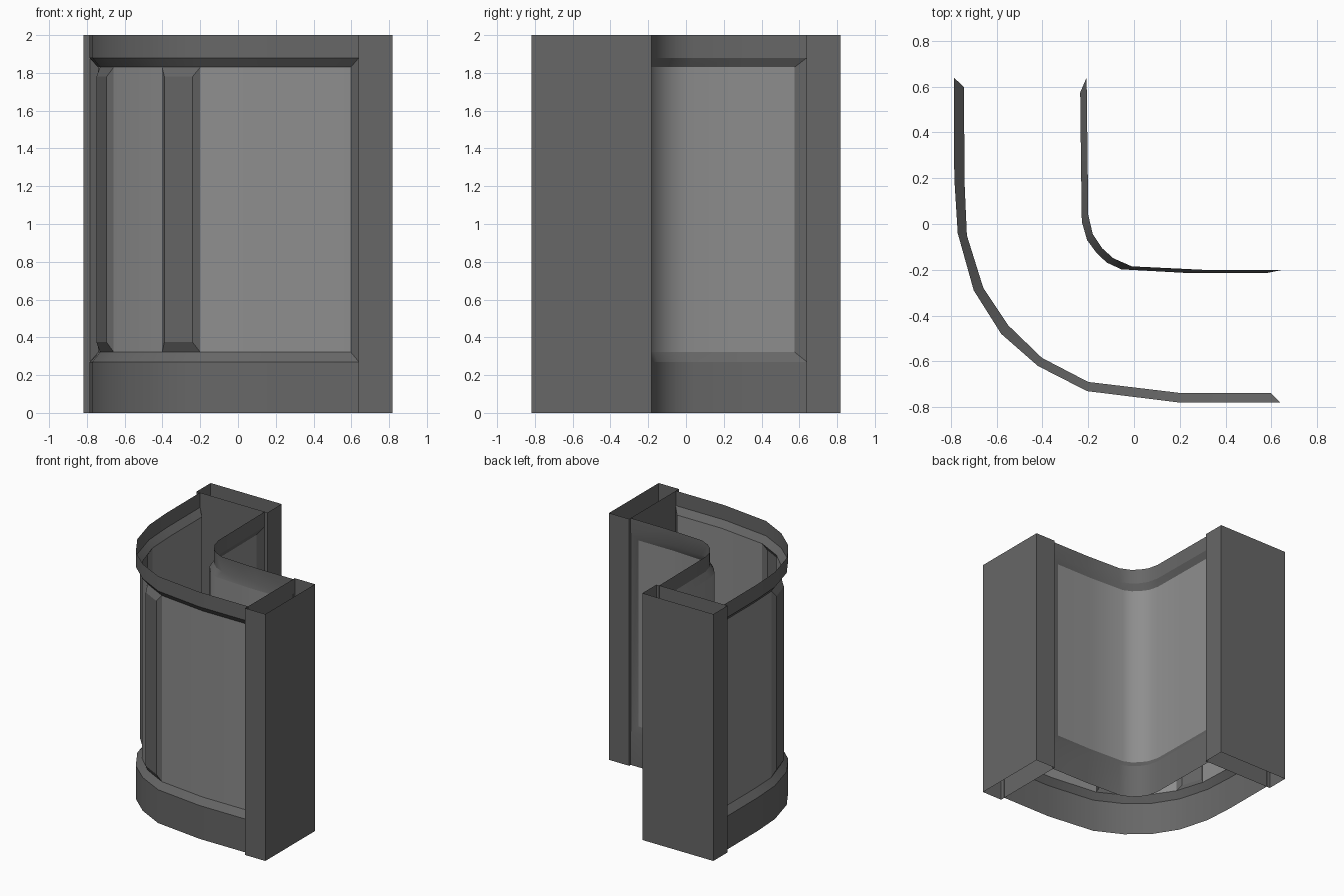
import bpy
import math
from mathutils import Vector

if "Cube" in bpy.data.objects:
    bpy.data.objects.remove(bpy.data.objects["Cube"])


def material(name, v):
    m = bpy.data.materials.new(name)
    m.diffuse_color = (v, v, v, 1)
    m.use_nodes = True
    m.node_tree.nodes["Principled BSDF"].inputs["Base Color"].default_value = m.diffuse_color
    return m


FRAME = material("dark_grey_frame", 0.135)
GLASS = material("light_grey_glass", 0.27)


def build(name, quads, mat, smooth=True):
    """Object from a list of quads, welding shared corners."""
    index, verts, faces = {}, [], []
    for q in quads:
        face = []
        for p in q:
            key = tuple(round(c, 4) for c in p)
            if key not in index:
                index[key] = len(verts)
                verts.append(key)
            face.append(index[key])
        faces.append(face)
    me = bpy.data.meshes.new(name)
    me.from_pydata(verts, [], faces)
    me.materials.append(mat)
    ob = bpy.data.objects.new(name, me)
    bpy.context.collection.objects.link(ob)
    if smooth:
        bpy.ops.object.select_all(action='DESELECT')
        ob.select_set(True)
        bpy.context.view_layer.objects.active = ob
        bpy.ops.object.shade_smooth_by_angle(angle=math.radians(28))
    return ob


def at(p, z):
    return (p[0], p[1], z)


def strip(low, z0, high, z1, skip=()):
    """Quads between two matching paths at two heights."""
    return [(at(low[i], z0), at(low[i + 1], z0), at(high[i + 1], z1), at(high[i], z1))
            for i in range(len(low) - 1) if i not in skip]


Z = (0, 0.27, 0.322, 1.83, 1.88, 2.0)


def wall(name, face, pane, skip=()):
    """Sheet wall with a bevelled picture frame around a recessed pane."""
    quads = strip(face, Z[0], face, Z[1]) + strip(face, Z[1], pane, Z[2])
    quads += strip(pane, Z[3], face, Z[4]) + strip(face, Z[4], face, Z[5])
    f, p = face[0], pane[0]
    quads.append((at(f, Z[1]), at(p, Z[2]), at(p, Z[3]), at(f, Z[4])))
    f, p = face[-1], pane[-1]
    quads.append((at(p, Z[2]), at(f, Z[1]), at(f, Z[4]), at(p, Z[3])))
    build(name + "_frame", quads, FRAME)
    build(name + "_glass", strip(pane, Z[2], pane, Z[3], skip), GLASS)


# Outer convex wall
outer_face = [(-.787, .64), (-.785, .2), (-.77, -.04), (-.70, -.29), (-.58, -.48),
              (-.42, -.62), (-.205, -.73), (.2, -.78), (.64, -.78)]
outer_pane = [(-.742, .597), (-.741, .2), (-.73, -.05), (-.658, -.28), (-.55, -.442),
              (-.402, -.585), (-.2, -.69), (.2, -.738), (.597, -.738)]
MULLIONS = (2, 5)
wall("outer_wall", outer_face, outer_pane, MULLIONS)

# Raised mullions filling two segments of the outer glass
for n, i in enumerate(MULLIONS):
    a, b = Vector(outer_pane[i]), Vector(outer_pane[i + 1])
    d = (b - a).normalized()
    out = Vector((d.y, -d.x)) * 0.03
    a2, b2 = a + d * 0.03 + out, b - d * 0.03 + out
    back = [at(a, Z[2]), at(b, Z[2]), at(b, Z[3]), at(a, Z[3])]
    front = [at(a2, Z[2] + .052), at(b2, Z[2] + .052), at(b2, Z[3] - .05), at(a2, Z[3] - .05)]
    quads = [front] + [(back[k], back[(k + 1) % 4], front[(k + 1) % 4], front[k])
                       for k in range(4)]
    build(f"mullion_{n + 1}", quads, FRAME, smooth=False)

# Inner concave wall, facing the inside of the corner
inner_face = [(.64, -.202), (.3, -.2), (-.01, -.185), (-.09, -.15), (-.14, -.105),
              (-.18, -.045), (-.2, .04), (-.203, .3), (-.207, .64)]
inner_pane = [(.575, -.215), (.25, -.215), (-.055, -.198), (-.12, -.168), (-.167, -.122),
              (-.205, -.07), (-.228, .01), (-.232, .3), (-.235, .575)]
wall("inner_wall", inner_face, inner_pane)


# End posts: four upright sides, open at top and bottom
def post(name, x0, x1, y0, y1):
    ring = [(x0, y0), (x1, y0), (x1, y1), (x0, y1), (x0, y0)]
    build(name, strip(ring, 0, ring, 2), FRAME, smooth=False)


post("right_end_post", .637, .818, -.818, -.182)
post("back_end_post", -.818, -.182, .637, .818)
